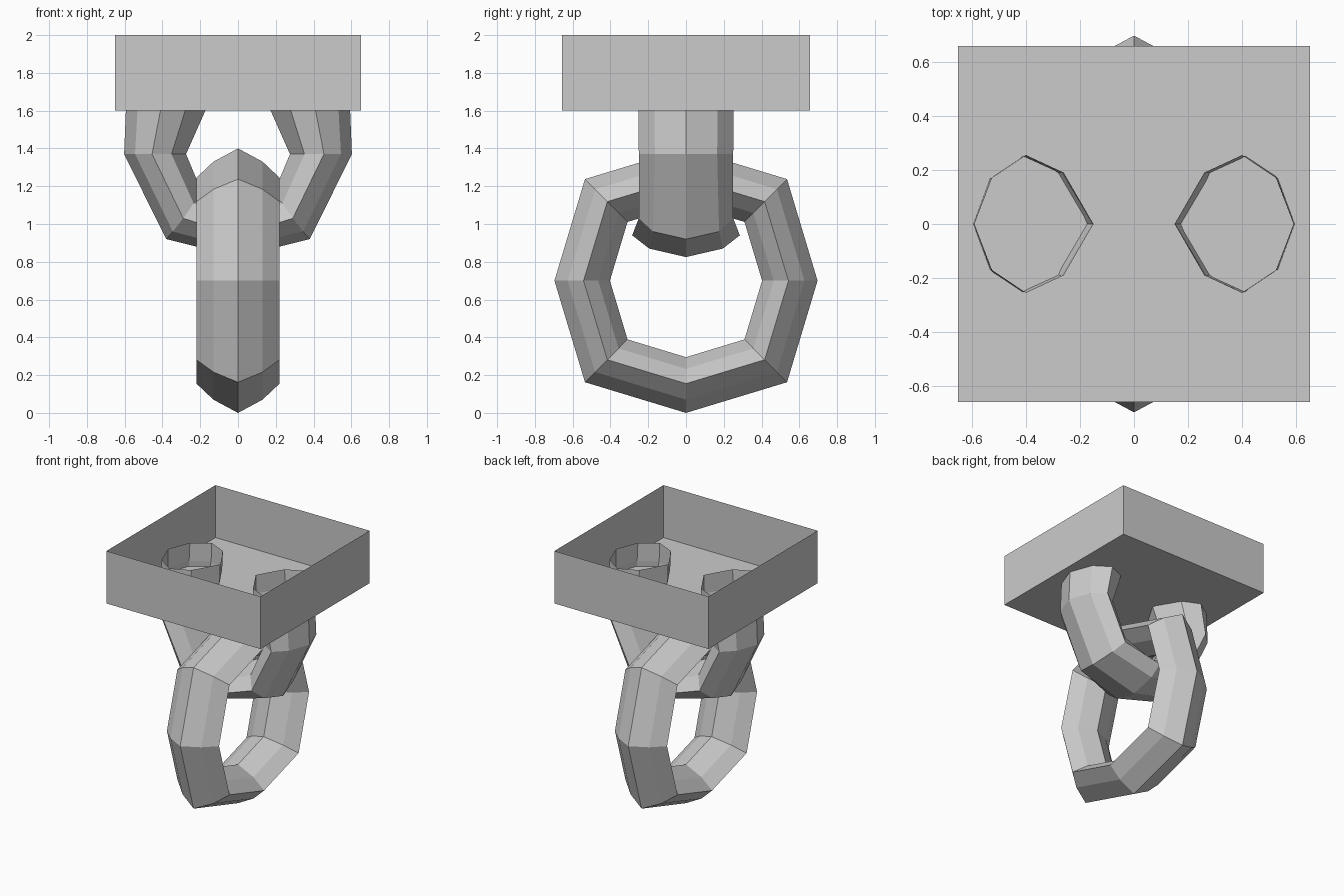
import bpy, bmesh

if "Cube" in bpy.data.objects:
    bpy.data.objects.remove(bpy.data.objects["Cube"])


def add_object(name, bm):
    bmesh.ops.recalc_face_normals(bm, faces=bm.faces)
    mesh = bpy.data.meshes.new(name)
    bm.to_mesh(mesh)
    bm.free()
    obj = bpy.data.objects.new(name, mesh)
    bpy.context.collection.objects.link(obj)
    return obj


def loft(name, rings, closed):
    """Skin a chain of equal-sized rings into a tube with open or joined ends."""
    bm = bmesh.new()
    loops = [[bm.verts.new(p) for p in ring] for ring in rings]
    n = len(rings[0])
    count = len(loops) if closed else len(loops) - 1
    for i in range(count):
        a, b = loops[i], loops[(i + 1) % len(loops)]
        for j in range(n):
            k = (j + 1) % n
            bm.faces.new((a[j], a[k], b[k], b[j]))
    return add_object(name, bm)


# Lower link: eight-sided section (radius, half width) swept round an octagon
half = [(0.70, 0), (0.63, 0.13), (0.545, 0.22), (0.467, 0.13), (0.405, 0)]
section = half + [(r, -x) for r, x in half[3:0:-1]]
d = 0.768
directions = [(0, 1), (d, d), (1, 0), (d, -d), (0, -1), (-d, -d), (-1, 0), (-d, d)]
loft("lower_link",
     [[(x, r * dy * 0.995, 0.70 + r * dz) for r, x in section] for dy, dz in directions],
     True)

# Upper link: half sections (x, y, z) from outer to inner edge, rim down to the bottom
def level(xs, ys, z):
    return [(x, y, z) for x, y in zip(xs, ys)]


stations = [
    level((0.59, 0.525, 0.40, 0.26, 0.15), (0, 0.17, 0.255, 0.19, 0), 1.78),
    level((0.592, 0.53, 0.403, 0.267, 0.155), (0, 0.168, 0.252, 0.19, 0), 1.64),
    level((0.603, 0.545, 0.455, 0.352, 0.275), (0, 0.165, 0.25, 0.185, 0), 1.37),
    [(0.38, 0, 0.92), (0.345, 0.175, 0.96), (0.29, 0.25, 1.03),
     (0.235, 0.185, 1.11), (0.185, 0, 1.155)],
    [(0, 0, 0.825), (0, 0.195, 0.87), (0, 0.285, 0.94), (0, 0.20, 1.01), (0, 0, 1.06)],
]
right = [s + [(x, -y, z) for x, y, z in s[3:0:-1]] for s in stations]
left = [[(-x, y, z) for x, y, z in ring] for ring in right[-2::-1]]
loft("upper_link", right + left, False)

# Mounting box: thin walls and floor, open at the top
bm = bmesh.new()
bmesh.ops.create_cube(bm, size=1)
for v in bm.verts:
    v.co = (v.co.x * 1.30, v.co.y * 1.315, 1.8 + v.co.z * 0.4)
bm.faces.ensure_lookup_table()
top = max(bm.faces, key=lambda f: f.calc_center_median().z)
bmesh.ops.delete(bm, geom=[top], context='FACES_ONLY')
add_object("mounting_box", bm)
